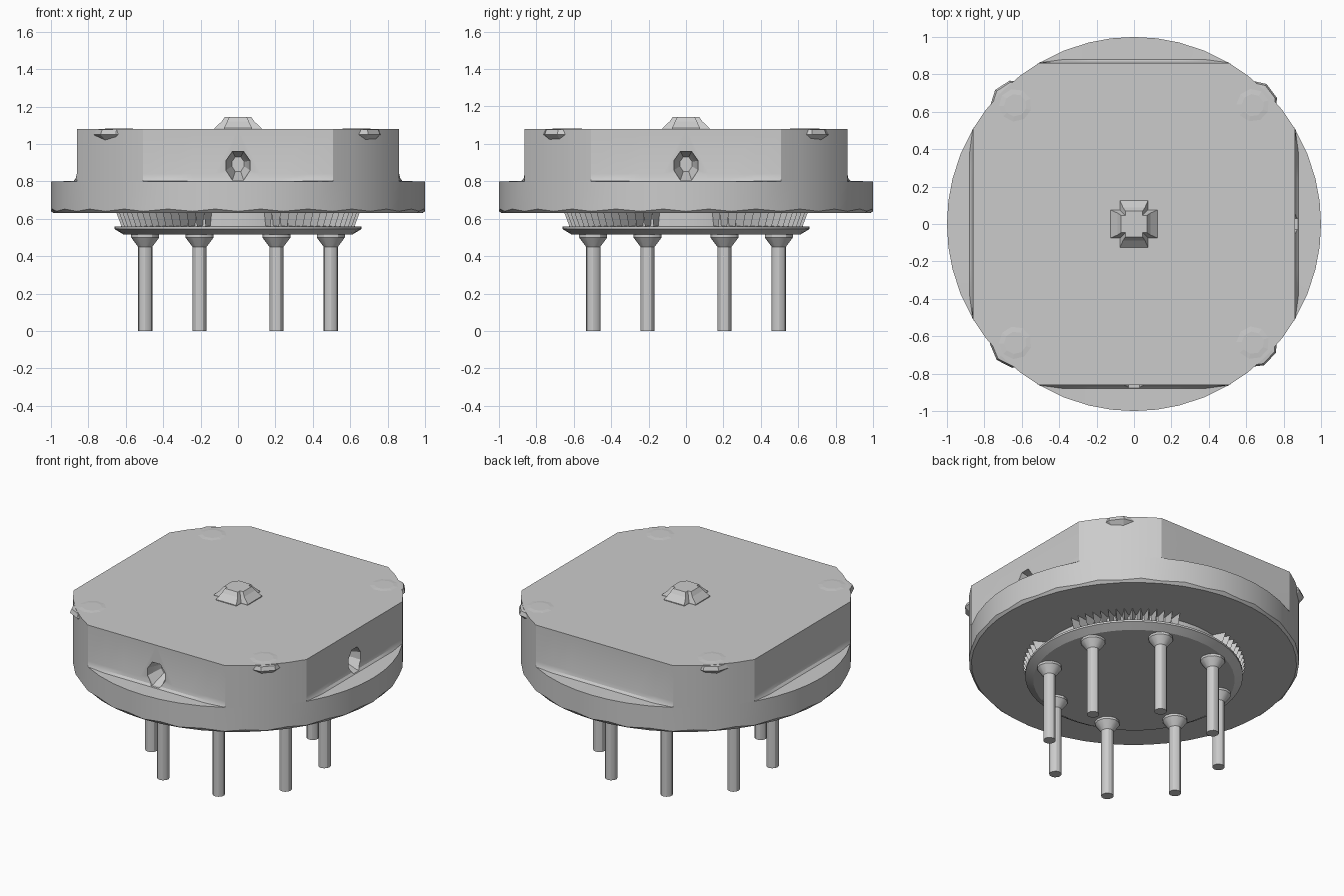
import bpy, bmesh
from math import pi, cos, sin, radians

if "Cube" in bpy.data.objects:
    bpy.data.objects.remove(bpy.data.objects["Cube"])


def make(name, bm, smooth=0):
    bmesh.ops.recalc_face_normals(bm, faces=bm.faces)
    me = bpy.data.meshes.new(name)
    bm.to_mesh(me)
    bm.free()
    ob = bpy.data.objects.new(name, me)
    bpy.context.collection.objects.link(ob)
    if smooth:
        bpy.ops.object.select_all(action='DESELECT')
        bpy.context.view_layer.objects.active = ob
        ob.select_set(True)
        bpy.ops.object.shade_smooth_by_angle(angle=radians(smooth))
    return ob


def loft(bm, rings):
    """Skin a stack of equal-length point rings and cap both ends."""
    vs = [[bm.verts.new(p) for p in r] for r in rings]
    n = len(vs[0])
    for a, b in zip(vs, vs[1:]):
        for i in range(n):
            j = (i + 1) % n
            bm.faces.new((a[i], a[j], b[j], b[i]))
    bm.faces.new(vs[0][::-1])
    bm.faces.new(vs[-1])


def lathe(bm, profile, n, x=0, y=0, turn=0):
    loft(bm, [[(x + r * cos(turn + 2 * pi * i / n), y + r * sin(turn + 2 * pi * i / n), z)
               for i in range(n)] for r, z in profile])


# Housing: round flange whose upper half is trimmed by four flats
H = 0.862
steps = [-30.45, -22, -14, -7, 0, 7, 14, 22, 30.45, 37.5, 45, 52.5]
angles = [radians(q * 90 + a) for q in range(4) for a in steps]


def section(z, r=1.0, h=1.0, wave=0.0):
    clamp = lambda v: max(-h, min(h, v))
    return [(clamp(r * cos(a)), clamp(r * sin(a)), z + wave * (i % 2))
            for i, a in enumerate(angles)]


bm = bmesh.new()
loft(bm, [section(0.63, 0.985), section(0.64, 1, 1, 0.012), section(0.80),
          section(0.801, 1, 0.88), section(0.815, 1, 0.868),
          section(0.84, 1, H), section(1.08, 1, H)])
housing = make("housing", bm)

# Tapered sockets in the front and right flats
oval = [(-0.03, 0.96), (-0.065, 0.91), (-0.065, 0.86), (-0.03, 0.806),
        (0.03, 0.806), (0.065, 0.86), (0.065, 0.91), (0.03, 0.96)]


def oval_ring(d, s, side):
    pts = [(x * s, 0.90 + (z - 0.90) * s) for x, z in oval]
    return [(x, -d, z) if side == 0 else (d, x, z) for x, z in pts]


bm = bmesh.new()
for side in (0, 1):
    loft(bm, [oval_ring(0.90, 1, side), oval_ring(0.855, 1, side), oval_ring(0.76, 0.5, side)])
cutter = make("socket_cutter", bm)
cutter.hide_render = True
mod = housing.modifiers.new("sockets", 'BOOLEAN')
mod.operation = 'DIFFERENCE'
mod.solver = 'EXACT'
mod.object = cutter
bpy.context.view_layer.objects.active = housing
bpy.ops.object.modifier_apply(modifier=mod.name)
bpy.data.objects.remove(cutter)
bpy.ops.object.select_all(action='DESELECT')
housing.select_set(True)
bpy.ops.object.shade_smooth_by_angle(angle=radians(20))

# Low bumps on the four top corners
bm = bmesh.new()
for sx in (-1, 1):
    for sy in (-1, 1):
        lathe(bm, [(0.09, 1.01), (0.135, 1.05), (0.125, 1.076), (0.06, 1.083)], 9,
              sx * 0.635, sy * 0.635, sx * 0.3)
make("corner_bumps", bm)

# Cross-shaped top knob
a, b = 0.125, 0.075
cross = [(a, -b), (a, b), (b, b), (b, a), (-b, a), (-b, b),
         (-a, b), (-a, -b), (-b, -b), (-b, -a), (b, -a), (b, -b)]
crown = [(max(-0.07, min(0.07, x * 0.62)), max(-0.07, min(0.07, y * 0.62))) for x, y in cross]
bm = bmesh.new()
loft(bm, [[(x, y, 1.07) for x, y in cross], [(x, y, 1.085) for x, y in cross],
          [(x * 1.25, y * 1.25, 1.12) for x, y in crown], [(x, y, 1.145) for x, y in crown]])
make("top_knob", bm)

# Base plate with its neck
bm = bmesh.new()
lathe(bm, [(0.61, 0.515), (0.66, 0.545), (0.66, 0.558), (0.59, 0.562), (0.59, 0.64)], 48)
make("base_plate", bm, 25)

# Ribs between plate and housing, grouped around the diagonals
bm = bmesh.new()
for q in range(4):
    for k in range(15):
        t = radians(45 + 90 * q + (k - 7) * 4.2)
        pt = lambda r, da, z: bm.verts.new((r * cos(t + radians(da)), r * sin(t + radians(da)), z))
        top = [pt(0.58, -2, 0.632), pt(0.675, 0, 0.632), pt(0.58, 2, 0.632)]
        low = [pt(0.58, -1.2, 0.555), pt(0.645, 0, 0.555), pt(0.58, 1.2, 0.555)]
        bm.faces.new(top)
        bm.faces.new(low)
        for i in range(3):
            j = (i + 1) % 3
            bm.faces.new((top[i], top[j], low[j], low[i]))
make("ribs", bm)

# Eight pins with flared collars
bm = bmesh.new()
for k in range(8):
    t = radians(22.5 + 45 * k)
    lathe(bm, [(0.038, 0), (0.038, 0.45), (0.075, 0.50), (0.075, 0.52)], 12,
          0.537 * cos(t), 0.537 * sin(t))
make("pins", bm, 30)
